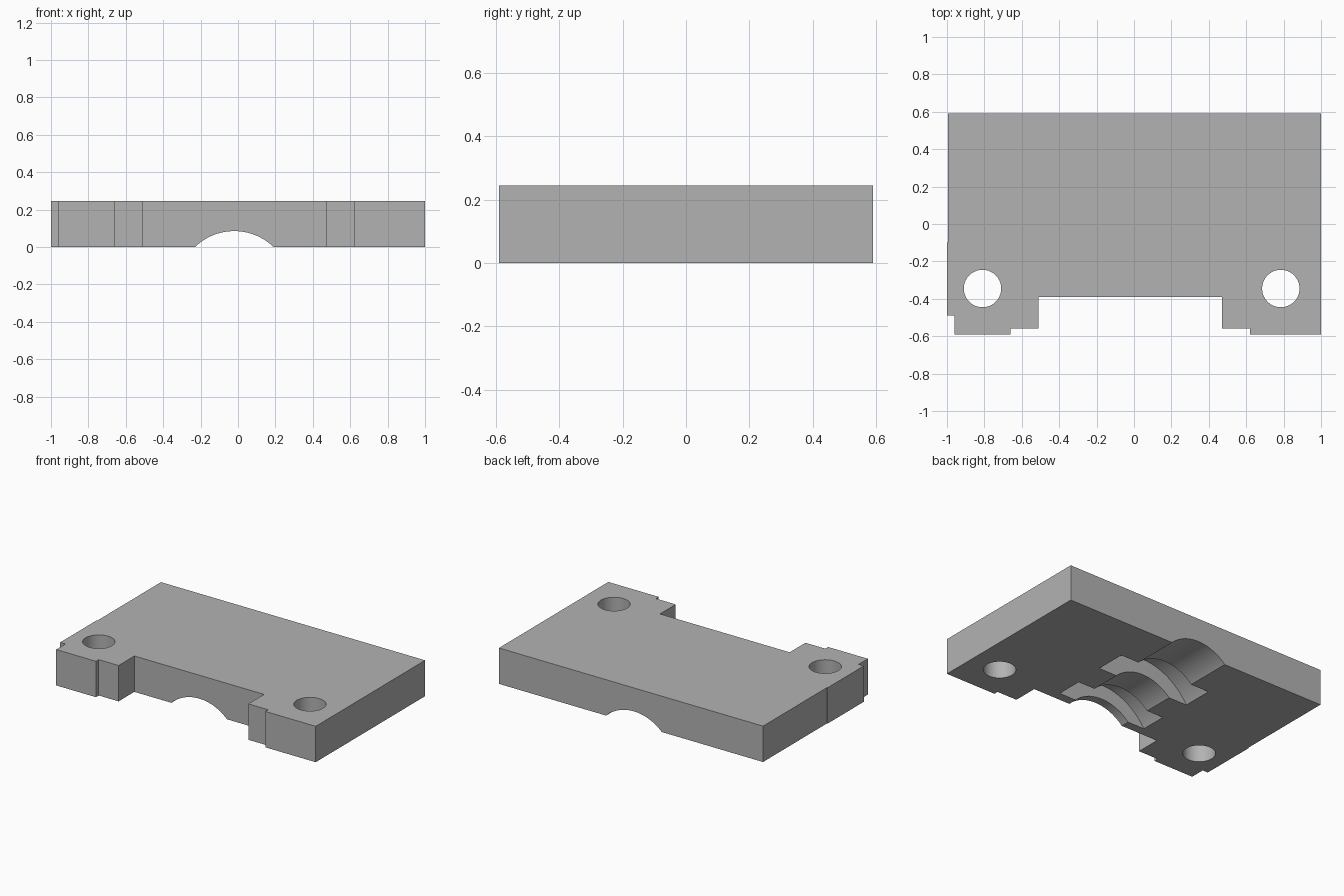
import bpy
import bmesh
import math

old = bpy.data.objects.get("Cube")
if old:
    bpy.data.objects.remove(old, do_unlink=True)

HEIGHT = 0.245

grey = bpy.data.materials.new("plain grey")
grey.use_nodes = True
grey.diffuse_color = (0.45, 0.45, 0.45, 1)
grey.node_tree.nodes["Principled BSDF"].inputs["Base Color"].default_value = grey.diffuse_color


def prism(name, outline, height):
    """Extrude a flat outline upward from z = 0."""
    bm = bmesh.new()
    face = bm.faces.new([bm.verts.new((x, y, 0)) for x, y in outline])
    grown = bmesh.ops.extrude_face_region(bm, geom=[face])
    top = [v for v in grown["geom"] if isinstance(v, bmesh.types.BMVert)]
    bmesh.ops.translate(bm, verts=top, vec=(0, 0, height))
    bmesh.ops.recalc_face_normals(bm, faces=bm.faces)
    mesh = bpy.data.meshes.new(name)
    bm.to_mesh(mesh)
    bm.free()
    obj = bpy.data.objects.new(name, mesh)
    bpy.context.collection.objects.link(obj)
    mesh.materials.append(grey)
    return obj


def cut_cylinder(name, radius, depth, location, rotation=(0, 0, 0), sides=96):
    """Subtract a cylinder from the block."""
    bpy.ops.mesh.primitive_cylinder_add(vertices=sides, radius=radius, depth=depth,
                                        location=location, rotation=rotation)
    cutter = bpy.context.object
    cutter.name = name
    cutter.data.materials.append(grey)
    mod = block.modifiers.new(name, 'BOOLEAN')
    mod.operation = 'DIFFERENCE'
    mod.solver = 'EXACT'
    mod.object = cutter
    bpy.context.view_layer.objects.active = block
    bpy.ops.object.modifier_apply(modifier=name)
    bpy.data.objects.remove(cutter, do_unlink=True)


# Block with a front recess, stepped feet and a shallow step on one side
block = prism("clamp_block", [
    (-0.995, 0.59), (-0.995, -0.1), (-1, -0.1), (-1, -0.49), (-0.96, -0.49),
    (-0.96, -0.59), (-0.66, -0.59), (-0.66, -0.56), (-0.51, -0.56),
    (-0.51, -0.39), (0.47, -0.39), (0.47, -0.56), (0.62, -0.56),
    (0.62, -0.59), (1, -0.59), (1, 0.59)], HEIGHT)

# Bolt holes
for side, x in (("right", -0.81), ("left", 0.785)):
    cut_cylinder(side + "_bolt_hole", 0.1, 1, (x, -0.345, 0), sides=64)

# Shaft groove along the underside, with two wider ring seats on the same axis
AXIS_X, AXIS_Z = -0.02, -0.217
for name, radius, y0, y1 in (("shaft_groove", 0.302, -0.8, 0.8),
                             ("front_ring_seat", 0.4, -0.33, -0.15),
                             ("back_ring_seat", 0.41, 0.06, 0.27)):
    cut_cylinder(name, radius, y1 - y0, (AXIS_X, (y0 + y1) / 2, AXIS_Z),
                 (math.pi / 2, 0, 0), 128)

# Smooth bores, crisp edges
bpy.ops.object.select_all(action='DESELECT')
block.select_set(True)
bpy.context.view_layer.objects.active = block
bpy.ops.object.shade_smooth_by_angle(angle=math.radians(25))
